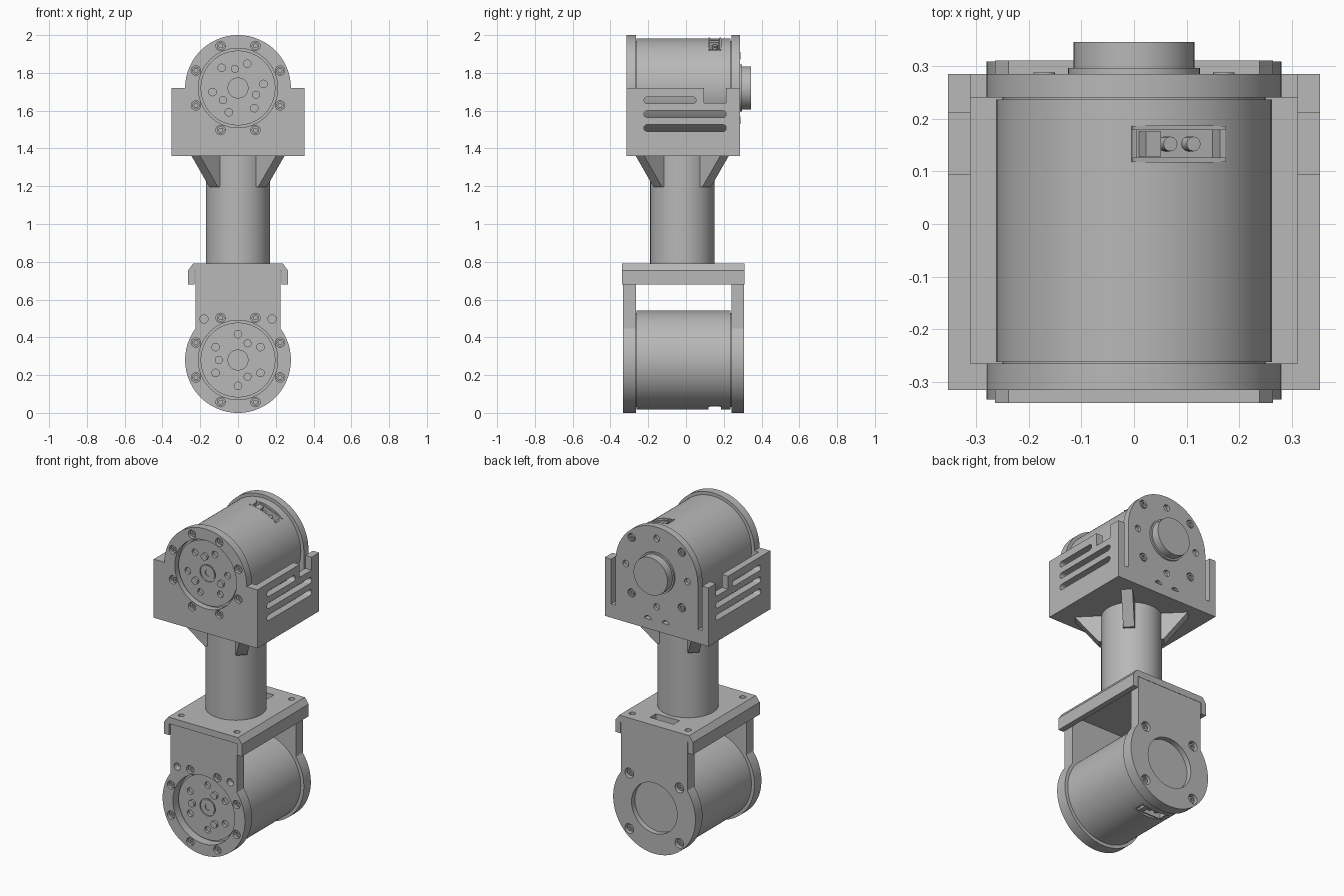
import bpy, bmesh
from math import sin, cos, radians, degrees, acos
from mathutils import Matrix

if "Cube" in bpy.data.objects:
    bpy.data.objects.remove(bpy.data.objects["Cube"], do_unlink=True)

grey = bpy.data.materials.new("plain_grey")
grey.use_nodes = True
grey.diffuse_color = (0.48, 0.48, 0.48, 1)
grey.node_tree.nodes["Principled BSDF"].inputs["Base Color"].default_value = (0.48, 0.48, 0.48, 1)

UPPER, LOWER = 1.72, 0.28      # axis heights of the two motors
R = 0.28                       # flange radius
BOLT = 0.241                   # bolt circle radius
OPENING = 0.21                 # rotor opening radius
parts = []


def prism(bm, pts, axis, a, b):
    """Extrude a 2D outline along x, y or z from a to b."""
    place = {"x": lambda u, v, w: (w, u, v), "y": lambda u, v, w: (u, w, v),
             "z": lambda u, v, w: (u, v, w)}[axis]
    lo = [bm.verts.new(place(u, v, a)) for u, v in pts]
    hi = [bm.verts.new(place(u, v, b)) for u, v in pts]
    n = len(pts)
    faces = [bm.faces.new(lo), bm.faces.new(hi)]
    for i in range(n):
        j = (i + 1) % n
        faces.append(bm.faces.new((lo[i], lo[j], hi[j], hi[i])))
    bmesh.ops.recalc_face_normals(bm, faces=faces)


def arc(cu, cv, r, start, end, steps):
    return [(cu + r * cos(radians(start + (end - start) * i / steps)),
             cv + r * sin(radians(start + (end - start) * i / steps))) for i in range(steps + 1)]


def disc(bm, r, cu, cv, a, b, axis="y", n=24):
    prism(bm, arc(cu, cv, r, 0, 360, n)[:-1], axis, a, b)


def box(bm, x0, x1, y0, y1, z0, z1):
    prism(bm, [(x0, y0), (x1, y0), (x1, y1), (x0, y1)], "z", z0, z1)


def ring(r, cz, start, count):
    return [(r * cos(radians(start + 360 * i / count)),
             cz + r * sin(radians(start + 360 * i / count))) for i in range(count)]


def make(name, bm, cut=None):
    def to_object(mesh_bm, label):
        me = bpy.data.meshes.new(label)
        mesh_bm.to_mesh(me)
        mesh_bm.free()
        ob = bpy.data.objects.new(label, me)
        bpy.context.collection.objects.link(ob)
        return ob
    ob = to_object(bm, name)
    if cut:
        cutter = to_object(cut, name + "_cutter")
        cutter.hide_render = True
        mod = ob.modifiers.new("cut", "BOOLEAN")
        mod.operation, mod.solver, mod.object = "DIFFERENCE", "EXACT", cutter
        deps = bpy.context.evaluated_depsgraph_get()
        result = bpy.data.meshes.new_from_object(ob.evaluated_get(deps))
        ob.modifiers.clear()
        ob.data = result
        bpy.data.objects.remove(cutter, do_unlink=True)
    ob.data.materials.clear()
    ob.data.materials.append(grey)
    parts.append(ob)


def screws(name, spots, face, inward, sunk=0.012):
    """Cap screws sitting at a plate face; inward is the y direction into the plate."""
    bm, cut = bmesh.new(), bmesh.new()
    for u, v in spots:
        disc(bm, 0.02, u, v, face + inward * sunk, face + inward * 0.035)
        disc(cut, 0.011, u, v, face + inward * (sunk - 0.01), face + inward * (sunk + 0.01), n=6)
    make(name, bm, cut)


def bores(cut, spots, face, inward, r=0.025, depth=0.03):
    for u, v in spots:
        disc(cut, r, u, v, face - inward * 0.02, face + inward * depth)


# Motors: can, end caps, output rotor and cable socket
def motor(label, cz, turn, socket_angle):
    bm, cut = bmesh.new(), bmesh.new()
    disc(bm, 0.262, 0, cz, -0.262, 0.236, n=96)
    turn_socket = (Matrix.Translation((0, 0.152, cz)) @ Matrix.Rotation(radians(90 - socket_angle), 4, "Y"))
    box(cut, -0.094, 0.094, -0.034, 0.034, 0.205, 0.3)
    cut.transform(turn_socket)
    make(label + "_motor_can", bm, cut)

    bm = bmesh.new()
    for s in (-1, 1):
        box(bm, 0.089 * s - 0.005, 0.089 * s + 0.005, -0.034, 0.034, 0.2, 0.246)
        box(bm, -0.094, 0.094, 0.03 * s - 0.004, 0.03 * s + 0.004, 0.2, 0.25)
    box(bm, -0.065, -0.035, -0.024, 0.024, 0.2, 0.245)
    for x in (-0.012, 0.035):
        disc(bm, 0.014, x, 0, 0.2, 0.235, "z", 12)
    bm.transform(turn_socket)
    make(label + "_cable_socket", bm)

    bm = bmesh.new()
    disc(bm, 0.25, 0, cz, -0.275, -0.255, n=64)
    disc(bm, 0.25, 0, cz, 0.23, 0.25, n=64)
    make(label + "_motor_end_caps", bm)

    bm, cut = bmesh.new(), bmesh.new()
    disc(bm, 0.198, 0, cz, -0.295, -0.27, n=64)
    bores(cut, ring(0.137, cz, turn, 6), -0.295, 1, 0.02, 0.018)
    disc(cut, 0.053, 0, cz, -0.31, -0.287, n=32)
    make(label + "_rotor", bm, cut)
    bm, cut = bmesh.new(), bmesh.new()
    disc(bm, 0.045, 0, cz, -0.293, -0.28, n=32)
    disc(cut, 0.019, 0, cz, -0.31, -0.284)
    make(label + "_rotor_hub", bm, cut)
    bm = bmesh.new()
    for u, v in ring(0.102, cz, turn + 30, 3):
        disc(bm, 0.021, u, v, -0.31, -0.28)
    make(label + "_rotor_pins", bm)


motor("upper", UPPER, 69, 70)
motor("lower", LOWER, 30, -90)

# Upper bracket front plate: box front with an arched top
bm, cut = bmesh.new(), bmesh.new()
prism(bm, [(-0.353, 1.36), (0.353, 1.36), (0.353, UPPER)] + arc(0, UPPER, R, 0, 180, 48)
      + [(-0.353, UPPER)], "y", -0.315, -0.265)
disc(cut, OPENING, 0, UPPER, -0.4, -0.2, n=64)
spots = ring(BOLT, UPPER, 22.5, 8)
bores(cut, spots, -0.315, 1)
make("upper_front_plate", bm, cut)
screws("upper_front_screws", spots, -0.315, 1)

# Upper bracket back plate with bearing boss
bm, cut = bmesh.new(), bmesh.new()
prism(bm, [(-R, 1.36), (R, 1.36)] + arc(0, UPPER, R, 0, 180, 48), "y", 0.24, 0.285)
spots = ring(BOLT, UPPER, 45, 4)
bores(cut, spots, 0.285, -1)
bores(cut, ring(0.21, UPPER, 0, 4), 0.285, -1, 0.02, 0.02)
bores(cut, [(-0.06, 1.415), (0.06, 1.415)], 0.285, -1)
make("upper_back_plate", bm, cut)
screws("upper_back_screws", spots, 0.285, -1, -0.003)
bm = bmesh.new()
disc(bm, 0.125, 0, UPPER, 0.27, 0.296, n=48)
disc(bm, 0.115, 0, UPPER, 0.28, 0.345, n=48)
make("bearing_boss", bm)

# Upper bracket floor and low back rail
bm = bmesh.new()
box(bm, -0.312, 0.312, -0.266, 0.285, 1.36, 1.42)
make("upper_bracket_floor", bm)
for s in (-1, 1):
    bm = bmesh.new()
    box(bm, min(s * R, s * 0.312), max(s * R, s * 0.312), 0.24, 0.285, 1.42, 1.445)
    make("back_rail", bm)

# Slotted side walls with a cable notch
for s, label in ((1, "left"), (-1, "right")):
    bm, cut = bmesh.new(), bmesh.new()
    a, b = sorted((s * 0.31, s * 0.353))
    prism(bm, [(-0.266, 1.36), (0.285, 1.36), (0.285, UPPER), (0.212, UPPER), (0.212, 1.64),
               (0.095, 1.64), (0.095, UPPER), (-0.266, UPPER)], "x", a, b)
    for z, end in ((1.655, 0.035), (1.582, 0.195), (1.508, 0.195)):
        prism(cut, arc(-0.205, z, 0.018, 90, 270, 8) + arc(end, z, 0.018, -90, 90, 8),
              "x", a - 0.05, b + 0.05)
    make(label + "_side_wall", bm, cut)

# Column and its four diagonal gussets
bm = bmesh.new()
disc(bm, 0.17, 0, -0.02, 0.78, 1.37, "z", 64)
make("column", bm)
for i in range(4):
    bm = bmesh.new()
    prism(bm, [(0.1, 1.365), (0.32, 1.365), (0.182, 1.195), (0.1, 1.195)], "y", -0.032, 0.032)
    bm.transform(Matrix.Translation((0, -0.02, 0)) @ Matrix.Rotation(radians(45 + 90 * i), 4, "Z"))
    make("gusset", bm)

# Lower bracket top: channel with chamfered edges and hanging lips
half = [(0.23, 0.68), (0.264, 0.68), (0.264, 0.755), (0.238, 0.79)]
outline = [(0.23, 0.75)] + half + [(-x, z) for x, z in reversed(half)] + [(-0.23, 0.75)]
bm, cut = bmesh.new(), bmesh.new()
prism(bm, outline, "y", -0.34, 0.31)
for x in (-0.19, 0.19):
    for y in (-0.28, 0.25):
        disc(cut, 0.018, x, y, 0.76, 0.85, "z", 16)
box(cut, -0.08, 0.08, 0.178, 0.236, 0.7, 0.85)
make("lower_bracket_top", bm, cut)

# Lower bracket cheeks: round flange with a straight neck
join = degrees(acos(0.225 / R))
cheek = [(-0.225, 0.755), (0.225, 0.755)] + arc(0, LOWER, R, join, -180 - join, 64)
bm, cut = bmesh.new(), bmesh.new()
prism(bm, cheek, "y", -0.333, -0.265)
disc(cut, OPENING, 0, LOWER, -0.4, -0.2, n=64)
spots = ring(BOLT, LOWER, 22.5, 8)
bores(cut, spots, -0.333, 1)
bores(cut, [(-0.18, 0.497), (0.18, 0.497)], -0.333, 1, 0.022, 0.04)
make("lower_front_cheek", bm, cut)
screws("lower_front_screws", spots, -0.333, 1)

bm, cut = bmesh.new(), bmesh.new()
prism(bm, cheek, "y", 0.24, 0.308)
disc(cut, 0.155, 0, LOWER, 0.275, 0.4, n=48)
spots = ring(BOLT, LOWER, 45, 4)
bores(cut, spots, 0.308, -1, 0.03)
make("lower_back_cheek", bm, cut)
screws("lower_back_screws", spots, 0.308, -1)

# Smooth the round surfaces, keep edges crisp
bpy.ops.object.select_all(action="DESELECT")
for ob in parts:
    ob.select_set(True)
bpy.context.view_layer.objects.active = parts[0]
bpy.ops.object.shade_smooth_by_angle(angle=radians(31))
